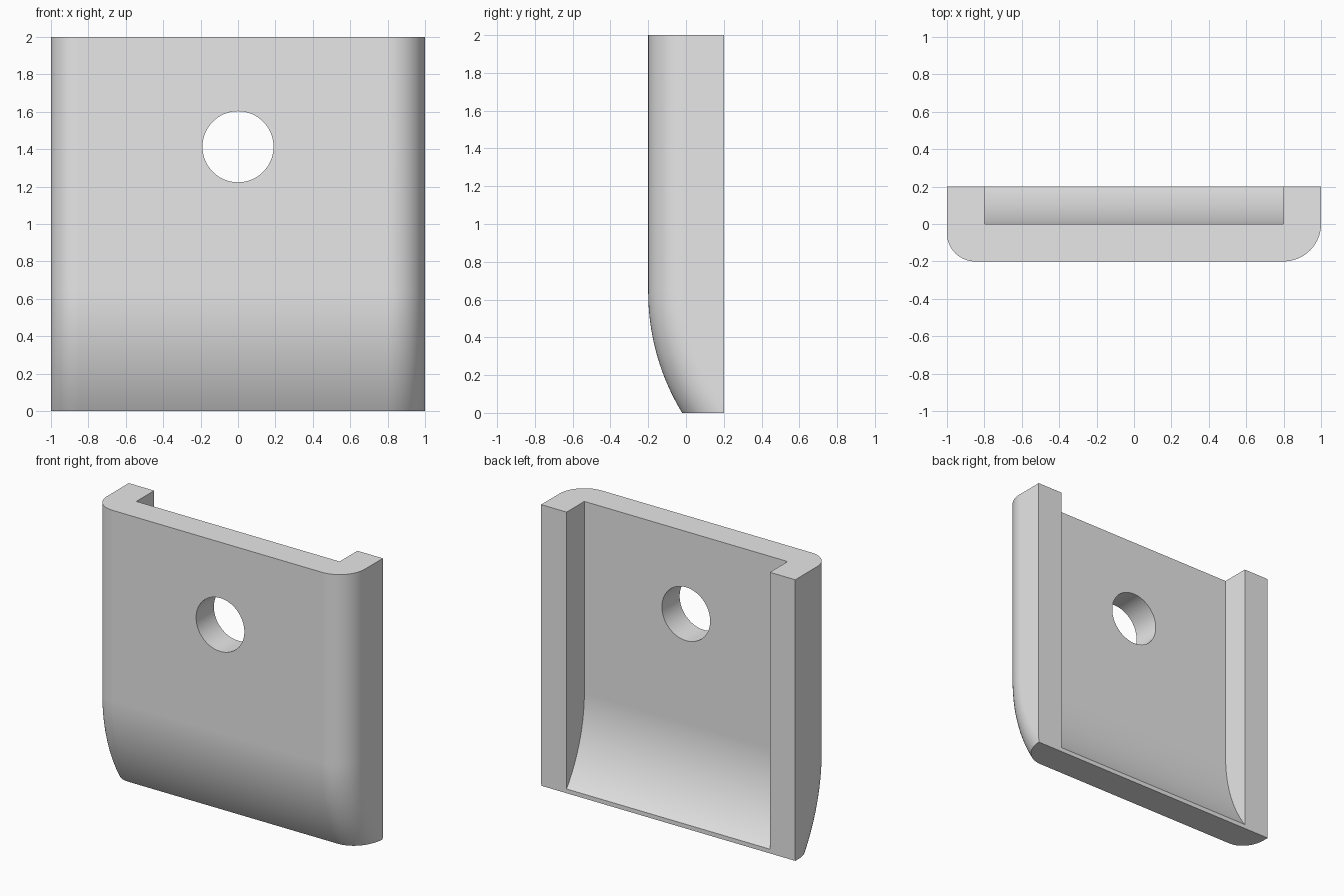
import bpy, bmesh
from math import sin, cos, pi, radians

cube = bpy.data.objects.get("Cube")
if cube:
    bpy.data.objects.remove(cube, do_unlink=True)

BEND_R = 1.23      # radius of the curved lower front
BEND_Z = 0.64      # height where the bend starts
FRONT, BACK, DEEP = -0.2, 0.2, 0.42
WALL = 0.2

grey = bpy.data.materials.new("plain grey")
grey.use_nodes = True
grey.diffuse_color = (0.8, 0.8, 0.8, 1)
grey.node_tree.nodes["Principled BSDF"].inputs["Base Color"].default_value = (0.8, 0.8, 0.8, 1)


def corner(side, r, steps=14):
    """Rounded front corner as (x, depth), from the side wall to the front."""
    return [(side * (1 - r + r * cos(a)), r - r * sin(a))
            for a in (i * pi / 2 / steps for i in range(steps + 1))]


# Channel cross-section: outer shell with unequal corners, then the recess
section = [(-1, DEEP)] + corner(-1, 0.15) + corner(1, 0.2)[::-1] + [(1, DEEP)]
inner = 1 - WALL
section += [(inner, DEEP), (inner, WALL), (-inner, WALL), (-inner, DEEP)]


def ring_straight(z):
    return [(x, FRONT + d, z) for x, d in section]


def ring_bent(a):
    return [(x, FRONT + BEND_R - (BEND_R - d) * cos(a), BEND_Z - (BEND_R - d) * sin(a))
            for x, d in section]


# Sweep the section down the straight part and round the bend
rings = [ring_straight(2.1)] + [ring_bent(radians(45) * i / 30) for i in range(31)]
bm = bmesh.new()
loops = [[bm.verts.new(p) for p in ring] for ring in rings]
n = len(section)
for a, b in zip(loops, loops[1:]):
    for i in range(n):
        j = (i + 1) % n
        bm.faces.new((a[i], a[j], b[j], b[i]))
bm.faces.new(loops[0])
bm.faces.new(loops[-1])
bmesh.ops.recalc_face_normals(bm, faces=bm.faces[:])
mesh = bpy.data.meshes.new("curved_channel_plate")
bm.to_mesh(mesh)
bm.free()
plate = bpy.data.objects.new("curved_channel_plate", mesh)
bpy.context.collection.objects.link(plate)
mesh.materials.append(grey)


def cut(cutter, name, operation):
    """Apply a boolean to the plate and remove the cutter."""
    cutter.name = name
    cutter.hide_render = True
    cutter.data.materials.append(grey)
    bpy.ops.object.select_all(action='DESELECT')
    plate.select_set(True)
    bpy.context.view_layer.objects.active = plate
    mod = plate.modifiers.new(name, 'BOOLEAN')
    mod.operation, mod.solver, mod.object = operation, 'EXACT', cutter
    bpy.ops.object.modifier_apply(modifier=mod.name)
    bpy.data.objects.remove(cutter, do_unlink=True)


# Trim flat at the top, bottom and back
bpy.ops.mesh.primitive_cube_add(size=2, location=(0, BACK - 1, 1))
bpy.context.object.scale.x = 1.5
bpy.context.view_layer.update()
cut(bpy.context.object, "trim_box", 'INTERSECT')

# Round through-hole
bpy.ops.mesh.primitive_cylinder_add(vertices=64, radius=0.19, depth=1,
                                    location=(0, 0, 1.413), rotation=(pi / 2, 0, 0))
cut(bpy.context.object, "hole_cutter", 'DIFFERENCE')

# Smooth bends with crisp edges
bpy.ops.object.shade_smooth_by_angle(angle=radians(30))
weighted = plate.modifiers.new("weighted_normals", 'WEIGHTED_NORMAL')
weighted.keep_sharp = True
